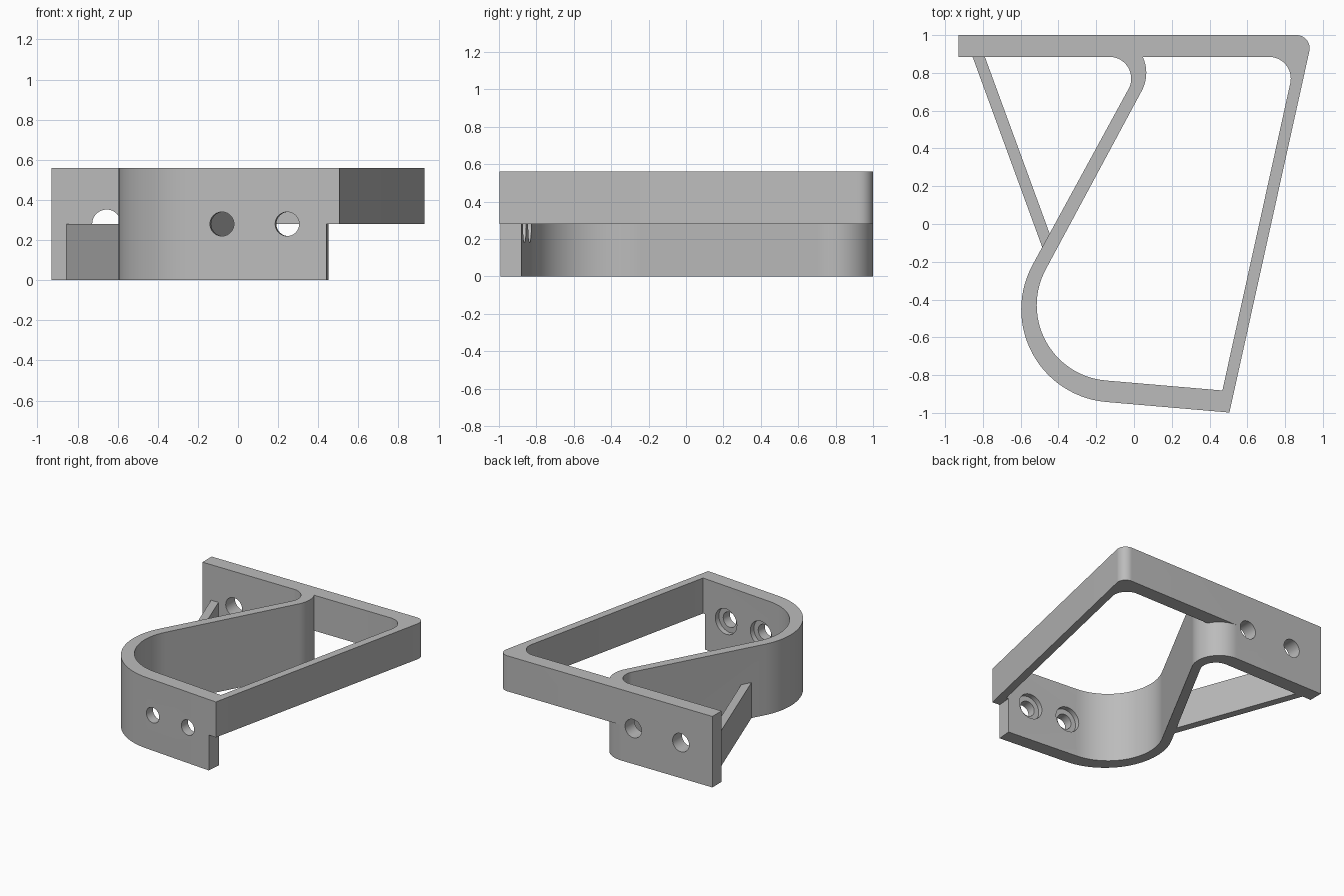
import bpy, bmesh, math
from math import sin, cos, radians
from mathutils import Vector

cube = bpy.data.objects.get("Cube")
if cube:
    bpy.data.objects.remove(cube)

HEIGHT, HALF = 0.56, 0.28

gray = bpy.data.materials.new("plain gray")
gray.use_nodes = True
gray.diffuse_color = (0.5, 0.5, 0.5, 1)
gray.node_tree.nodes["Principled BSDF"].inputs["Base Color"].default_value = (0.5, 0.5, 0.5, 1)


def arc(center, r, a0, a1, n=28):
    """Points on a circle from angle a0 to a1 in degrees."""
    return [Vector((center[0] + r * cos(radians(a0 + (a1 - a0) * i / n)),
                    center[1] + r * sin(radians(a0 + (a1 - a0) * i / n)))) for i in range(n + 1)]


def lean(low, r_low, high, r_high):
    """Lean in degrees of the line touching both circles on opposite sides."""
    d = Vector(high) - Vector(low)
    return math.degrees(math.asin((r_low + r_high) / d.length) + math.atan2(d.x, d.y))


def extrude(name, outline, z0, z1):
    """Upright solid from a closed plan outline."""
    bm = bmesh.new()
    face = bm.faces.new([bm.verts.new((p[0], p[1], z0)) for p in outline])
    top = bmesh.ops.extrude_face_region(bm, geom=[face])["geom"]
    bmesh.ops.translate(bm, vec=(0, 0, z1 - z0),
                        verts=[v for v in top if isinstance(v, bmesh.types.BMVert)])
    bmesh.ops.recalc_face_normals(bm, faces=bm.faces)
    mesh = bpy.data.meshes.new(name)
    bm.to_mesh(mesh)
    bm.free()
    obj = bpy.data.objects.new(name, mesh)
    bpy.context.collection.objects.link(obj)
    mesh.materials.append(gray)
    return obj


def drill(name, center, axis, r, depth):
    """Cylinder cutter lying along a plan direction."""
    bpy.ops.mesh.primitive_cylinder_add(vertices=48, radius=r, depth=depth,
                                        location=(center[0], center[1], HALF))
    obj = bpy.context.object
    obj.name = name
    obj.rotation_euler = Vector((axis[0], axis[1], 0)).to_track_quat('Z', 'Y').to_euler()
    obj.data.materials.append(gray)
    return obj


# Curved web: both edges are arcs joined by a shared tangent line
BIG_IN, R_BIG_IN = (-0.115, -0.43), 0.4
BIG_OUT, R_BIG_OUT = (-0.105, -0.452), 0.492
SMALL_OUT, R_SMALL_OUT = (-0.135, 0.80), 0.2
SMALL_IN, R_SMALL_IN = (-0.13, 0.77), 0.115
PLATE_TILT = 4.9
along = Vector((cos(radians(PLATE_TILT)), -sin(radians(PLATE_TILT))))
normal = Vector((-along.y, along.x))

t_right = lean(BIG_IN, R_BIG_IN, SMALL_OUT, R_SMALL_OUT)
t_left = lean(BIG_OUT, R_BIG_OUT, SMALL_IN, R_SMALL_IN)
inner = arc(BIG_IN, R_BIG_IN, 180 - t_right, 270 - PLATE_TILT)
outer = arc(BIG_OUT, R_BIG_OUT, 270 - PLATE_TILT, 180 - t_left)


def on_line(p, x):
    return p + along * ((x - p.x) / along.x)


end_in, end_out = on_line(inner[-1], 0.45), on_line(outer[0], 0.44)
corner_in, corner_out = on_line(inner[-1], 0.468), on_line(outer[0], 0.505)

bracket = extrude("bracket", [(-0.93, 1)]
                  + arc(SMALL_OUT, R_SMALL_OUT, 90, -t_right) + inner
                  + [end_in, end_out] + outer
                  + arc(SMALL_IN, R_SMALL_IN, -t_left, 90) + [(-0.93, 0.885)], 0, HEIGHT)

# Upper arm closing the loop on the right
arm = extrude("upper_arm", [(-0.135, 1)] + arc((0.86, 0.93), 0.07, 90, -12.5, 16)
              + [corner_out, end_out, end_in, corner_in]
              + arc((0.715, 0.77), 0.115, -12.5, 90, 16) + [(-0.135, 0.885)], HALF, HEIGHT)

# Low diagonal strut
strut = extrude("diagonal_strut", [(-0.86, 0.9), (-0.795, 0.9), (-0.434, -0.085), (-0.474, -0.155)],
                0, HALF)

# Screw holes: plain in the back plate, counterbored in the front plate
cutters = [drill("back_hole", (x, 0.94), (0, 1), 0.072, 0.3) for x in (-0.655, -0.24)]
thickness = (inner[-1] - outer[0]).dot(normal)
for x in (-0.08, 0.245):
    p = on_line(outer[0], x)
    cutters.append(drill("front_hole", p + normal * thickness / 2, normal, 0.06, 0.3))
    cutters.append(drill("counterbore", p + normal * thickness, normal, 0.1, 0.08))

for part, mode in [(arm, 'UNION'), (strut, 'UNION')] + [(c, 'DIFFERENCE') for c in cutters]:
    mod = bracket.modifiers.new(part.name, 'BOOLEAN')
    mod.operation, mod.object, mod.solver = mode, part, 'EXACT'

# Bake the booleans, then drop the helpers
bpy.context.view_layer.update()
solid = bpy.data.meshes.new_from_object(bracket.evaluated_get(bpy.context.evaluated_depsgraph_get()))
bracket.modifiers.clear()
bracket.data = solid
for helper in [arm, strut] + cutters:
    bpy.data.objects.remove(helper)

bpy.ops.object.select_all(action='DESELECT')
bracket.select_set(True)
bpy.context.view_layer.objects.active = bracket
bpy.ops.object.shade_smooth_by_angle(angle=radians(30))
